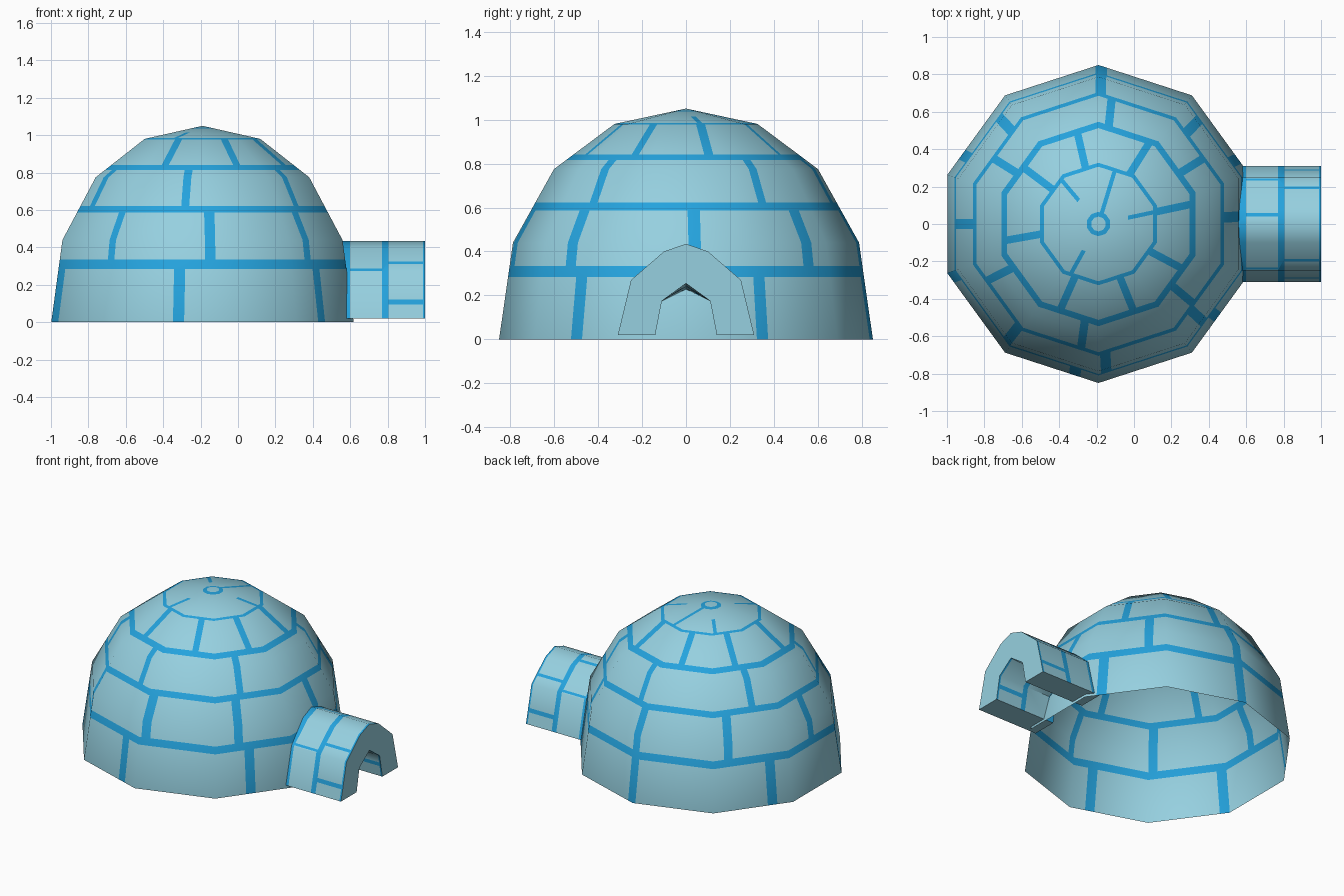
import bpy, bmesh, math
from mathutils import Vector

if "Cube" in bpy.data.objects:
    bpy.data.objects.remove(bpy.data.objects["Cube"])


def material(name, rgb):
    m = bpy.data.materials.new(name)
    m.diffuse_color = (*rgb, 1)
    m.use_nodes = True
    m.node_tree.nodes["Principled BSDF"].inputs["Base Color"].default_value = m.diffuse_color
    return m


MATS = [material("pale ice", (0.305, 0.631, 0.745)),
        material("blue mortar", (0.018, 0.367, 0.73))]


def cut(bm, faces, co, no):
    """Slice only the given faces with a plane."""
    geom = set(faces)
    for f in faces:
        geom.update(f.edges)
        geom.update(f.verts)
    bmesh.ops.bisect_plane(bm, geom=list(geom), dist=1e-5, plane_co=co, plane_no=no)


def finish(bm, name):
    me = bpy.data.meshes.new(name)
    bm.to_mesh(me)
    bm.free()
    for m in MATS:
        me.materials.append(m)
    for p in me.polygons:
        p.use_smooth = True
    ob = bpy.data.objects.new(name, me)
    bpy.context.collection.objects.link(ob)
    return ob


# ---- Dome: ten-sided open shell of stacked rings ----
CX = -0.19
RINGS = [(0.85, 0), (0.787, 0.44), (0.60, 0.775), (0.325, 0.98)]
bm = bmesh.new()
loops = [[bm.verts.new((CX + r * math.cos(math.radians(18 + 36 * k)),
                        r * math.sin(math.radians(18 + 36 * k)), z))
          for k in range(10)] for r, z in RINGS]
apex = bm.verts.new((CX, 0, 1.05))
for a, b in zip(loops, loops[1:]):
    for k in range(10):
        n = (k + 1) % 10
        bm.faces.new((a[k], a[n], b[n], b[k]))
for k in range(10):
    bm.faces.new((loops[-1][k], loops[-1][(k + 1) % 10], apex))

# Block courses: bottom, top, half width of joints, joint angles
COURSES = [
    (0.0, 0.285, 0.031, (25, 89, 153, 200, 261, 322)),
    (0.335, 0.587, 0.028, (3, 46, 89, 133, 180, 232, 273, 317)),
    (0.622, 0.815, 0.022, (32, 84, 148, 207, 262, 320)),
    (0.84, 0.978, 0.02, (12, 58, 103, 143, 190, 246, 292, 332)),
    (0.984, 1.014, 0.011, (12, 73, 130, 241)),
    (1.014, 1.036, 0.011, (73,)),
    (1.0414, 1.06, 0.0, ()),
]
for z0, z1, w, joints in COURSES:
    for z in (z0, z1):
        if 0 < z < 1.05:
            cut(bm, bm.faces[:], (0, 0, z), (0, 0, 1))


def joint_axes(angle):
    a = math.radians(angle)
    return Vector((math.cos(a), math.sin(a), 0)), Vector((-math.sin(a), math.cos(a), 0))


centre = Vector((CX, 0, 0))
for z0, z1, w, joints in COURSES:
    for ang in joints:
        d, n = joint_axes(ang)
        for s in (-w, w):
            faces = [f for f in bm.faces
                     if z0 < f.calc_center_median().z < z1
                     and (f.calc_center_median() - centre).dot(d) > 0]
            cut(bm, faces, centre + n * s, n)

# Everything is mortar except block faces inside a course
for f in bm.faces:
    c = f.calc_center_median()
    f.material_index = 1
    for z0, z1, w, joints in COURSES:
        if z0 < c.z < z1:
            p = c - centre
            hit = any(p.dot(joint_axes(a)[0]) > 0 and abs(p.dot(joint_axes(a)[1])) < w
                      for a in joints)
            f.material_index = int(hit)
dome = finish(bm, "dome")
# Rounded shading over the flat-cut faces
dome.data.normals_split_custom_set_from_vertices(
    [Vector(((v.co.x - CX) / 0.85 ** 2, v.co.y / 0.85 ** 2,
             (v.co.z + 0.06) / 1.05 ** 2)).normalized() for v in dome.data.vertices])

# ---- Entrance tunnel: arch section run along x ----
OUTER = [(-0.31, 0.02), (-0.25, 0.27), (-0.10, 0.40), (0, 0.435),
         (0.10, 0.40), (0.25, 0.27), (0.31, 0.02)]
INNER = [(0.14, 0.02), (0.11, 0.175), (0, 0.255), (-0.11, 0.175), (-0.14, 0.02)]
X0, X1 = 0.54, 1.0
bm = bmesh.new()
section = OUTER + INNER
front = [bm.verts.new((X1, y, z)) for y, z in section]
# The ceiling ridge drops a little toward the dome
back = [bm.verts.new((X0, y, 0.225 if (y, z) == (0, 0.255) else z)) for y, z in section]
N = len(section)
for k in range(N):
    n = (k + 1) % N
    bm.faces.new((front[k], front[n], back[n], back[k]))
bm.faces.new(front[::-1])
bm.faces.new(back)
bmesh.ops.recalc_face_normals(bm, faces=bm.faces[:])

STRIPES = [(0.54, 0.60), (0.77, 0.805), (0.988, 1.0)]
# Joints: x range, axis (1 = y, 2 = z), low, high
JOINTS = [(0.60, 0.77, 2, 0.275, 0.286), (0.60, 0.77, 1, 0.04, 0.06),
          (0.805, 0.988, 2, 0.312, 0.325), (0.805, 0.988, 2, 0.095, 0.122)]


def painted(f):
    f.normal_update()
    return abs(f.normal.x) < 0.9 and f.normal.z > -0.95


for x in (0.60, 0.77, 0.805, 0.988):
    cut(bm, [f for f in bm.faces if painted(f)], (x, 0, 0), (1, 0, 0))
for a, b, axis, lo, hi in JOINTS:
    no = Vector((0, 0, 0))
    no[axis] = 1
    for v in (lo, hi):
        cut(bm, [f for f in bm.faces if painted(f) and a < f.calc_center_median().x < b],
            no * v, no)
for f in bm.faces:
    c = f.calc_center_median()
    f.material_index = int(painted(f) and (
        any(a < c.x < b for a, b in STRIPES)
        or any(a < c.x < b and lo < c[ax] < hi for a, b, ax, lo, hi in JOINTS)))
tunnel = finish(bm, "entrance_tunnel")
tunnel.data.set_sharp_from_angle(angle=math.radians(50))
